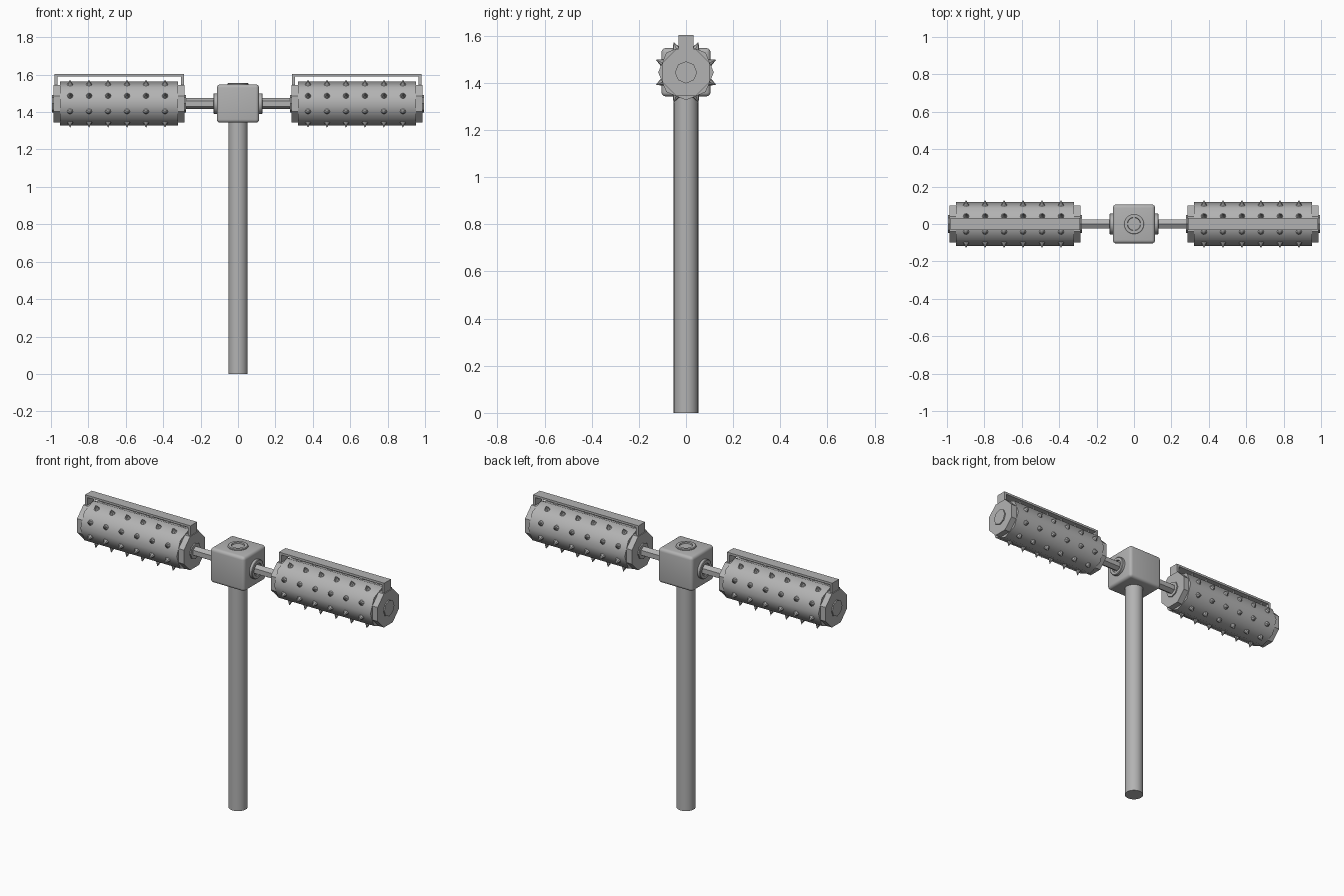
import bpy, bmesh
from math import radians, pi
from mathutils import Matrix, Vector

cube = bpy.data.objects.get("Cube")
if cube:
    bpy.data.objects.remove(cube, do_unlink=True)

steel = bpy.data.materials.new("grey_steel")
steel.use_nodes = True
GREY = (0.45, 0.45, 0.45, 1)
steel.diffuse_color = GREY
steel.node_tree.nodes["Principled BSDF"].inputs["Base Color"].default_value = GREY

AXIS_Z = 1.445   # height of the roller axis
ALONG_X = Matrix.Rotation(pi / 2, 4, 'Y')


def finish(name, bm, smooth=None):
    bmesh.ops.recalc_face_normals(bm, faces=bm.faces[:])
    mesh = bpy.data.meshes.new(name)
    bm.to_mesh(mesh)
    bm.free()
    mesh.materials.append(steel)
    obj = bpy.data.objects.new(name, mesh)
    bpy.context.collection.objects.link(obj)
    if smooth:
        bpy.ops.object.select_all(action='DESELECT')
        obj.select_set(True)
        bpy.context.view_layer.objects.active = obj
        bpy.ops.object.shade_smooth_by_angle(angle=radians(smooth))
    return obj


def rod(name, x0, x1, radius, sides, turn=0.0, smooth=None):
    """Closed prism lying along x on the roller axis."""
    bm = bmesh.new()
    place = Matrix.Translation(((x0 + x1) / 2, 0, AXIS_Z)) @ ALONG_X @ Matrix.Rotation(turn, 4, 'Z')
    bmesh.ops.create_cone(bm, cap_ends=True, segments=sides, radius1=radius,
                          radius2=radius, depth=abs(x1 - x0), matrix=place)
    return finish(name, bm, smooth)


def lathe(name, profile, sides, place, smooth=30):
    """Spin (radius, height) points around z, then place the result."""
    bm = bmesh.new()
    verts = [bm.verts.new((r, 0, z)) for r, z in profile]
    edges = [bm.edges.new(pair) for pair in zip(verts, verts[1:])]
    bmesh.ops.spin(bm, geom=verts + edges, axis=(0, 0, 1), cent=(0, 0, 0),
                   angle=2 * pi, steps=sides)
    bmesh.ops.remove_doubles(bm, verts=bm.verts[:], dist=1e-5)
    bm.transform(place)
    return finish(name, bm, smooth)


def box(bm, x0, x1, y, z0, z1):
    size = Matrix.Diagonal((x1 - x0, 2 * y, z1 - z0, 1))
    bmesh.ops.create_cube(bm, size=1, matrix=Matrix.Translation(((x0 + x1) / 2, 0, (z0 + z1) / 2)) @ size)


# Post
bm = bmesh.new()
bmesh.ops.create_cone(bm, cap_ends=True, segments=32, radius1=0.052, radius2=0.052,
                      depth=1.36, matrix=Matrix.Translation((0, 0, 0.68)))
finish("post", bm, 40)

# Rounded hub
bm = bmesh.new()
box(bm, -0.113, 0.113, 0.104, 1.343, 1.548)
bmesh.ops.bevel(bm, geom=bm.edges[:], offset=0.018, segments=4, profile=0.5, affect='EDGES')
finish("hub", bm, 40)

# Ring on top of the hub, and collars where the arms enter
RING = [(0.056, -0.01), (0.056, 0.004), (0.052, 0.007), (0.036, 0.007), (0.034, 0.0), (0, 0.0)]
lathe("hub_top_ring", RING, 32, Matrix.Translation((0, 0, 1.548)))
COLLAR = [(0.055, -0.01), (0.055, 0.015), (0.052, 0.018), (0.036, 0.018), (0.034, 0.01), (0, 0.01)]
for side, label in ((1, "left"), (-1, "right")):
    turn = Matrix.Rotation(side * pi / 2, 4, 'Y')
    lathe(label + "_collar", COLLAR, 32, Matrix.Translation((side * 0.113, 0, AXIS_Z)) @ turn)

# Two identical roller assemblies
for cx, label in ((0.636, "left"), (-0.636, "right")):
    side = 1 if cx > 0 else -1
    rod(label + "_arm", side * 0.1, side * 0.3, 0.029, 6, turn=pi / 2)
    rod(label + "_roller", cx - 0.316, cx + 0.316, 0.118, 8, smooth=50)
    rod(label + "_roller_caps", cx - 0.351, cx + 0.351, 0.108, 8, turn=pi / 8)
    rod(label + "_axle_ends", cx - 0.358, cx + 0.358, 0.047, 8)

    # Spikes centred on the eight roller sides
    bm = bmesh.new()
    for row in range(8):
        spin = Matrix.Rotation(radians(22.5 + 45 * row), 4, 'X')
        for step in range(6):
            x = cx - 0.008 + (step - 2.5) * 0.1015
            place = Matrix.Translation((x, 0, AXIS_Z)) @ spin @ Matrix.Translation((0, 0, 0.121))
            bmesh.ops.create_cone(bm, cap_ends=True, segments=8, radius1=0.019,
                                  radius2=0, depth=0.036, matrix=place)
    finish(label + "_spikes", bm)

    # Guard bracket over the roller
    bm = bmesh.new()
    box(bm, cx - 0.346, cx + 0.346, 0.031, 1.59, 1.603)
    for end in (-1, 1):
        foot = cx + end * 0.338
        box(bm, foot - 0.008, foot + 0.008, 0.031, 1.53, 1.592)
    finish(label + "_guard", bm)
